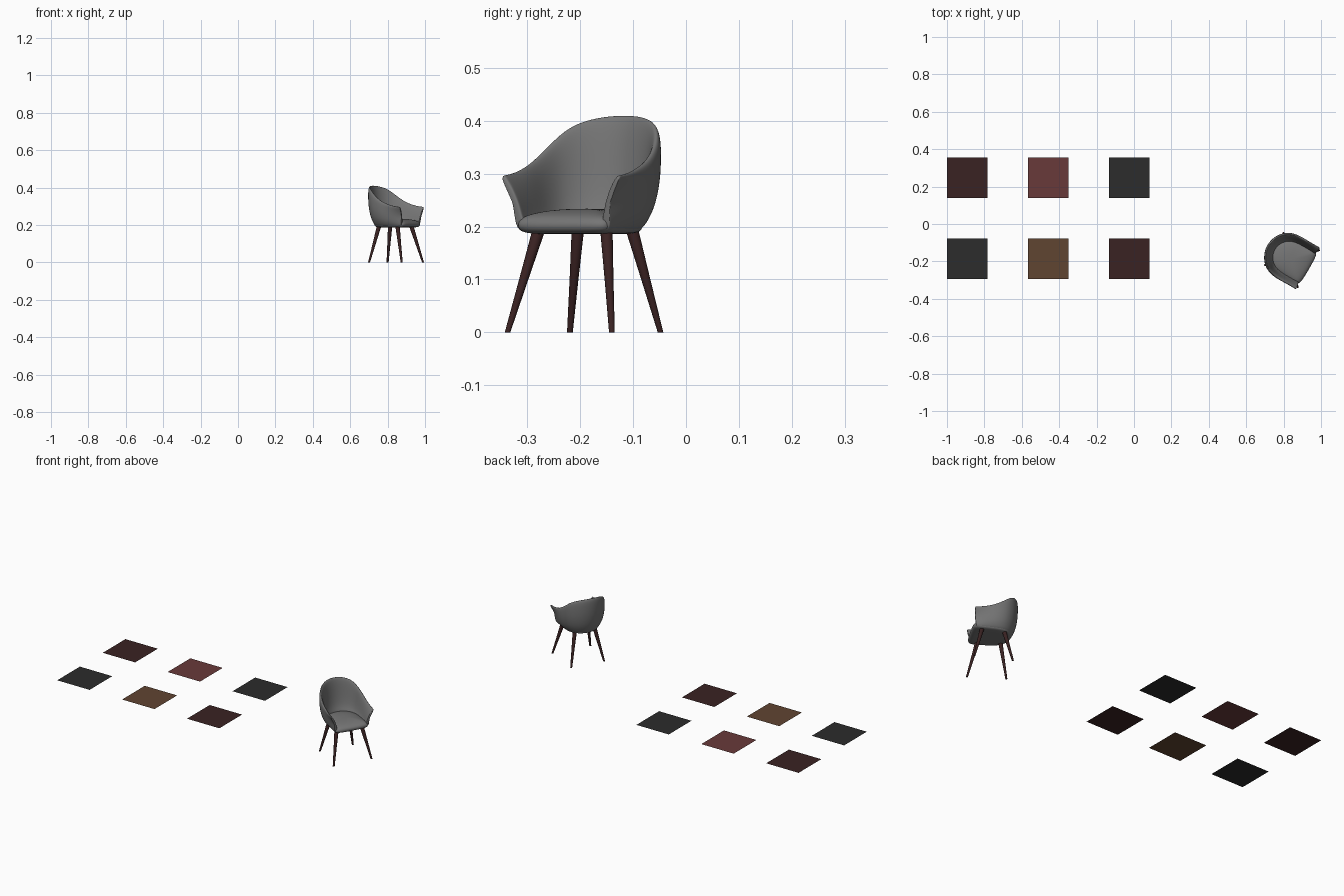
import bpy, bmesh, math
from mathutils import Vector, Matrix

if "Cube" in bpy.data.objects:
    bpy.data.objects.remove(bpy.data.objects["Cube"])


def material(name, r, g, b):
    m = bpy.data.materials.new(name)
    m.diffuse_color = (r, g, b, 1)
    m.use_nodes = True
    m.node_tree.nodes["Principled BSDF"].inputs["Base Color"].default_value = m.diffuse_color
    return m


grey = material("grey_fabric", 0.18, 0.18, 0.18)
mahogany = material("dark_mahogany", 0.042, 0.016, 0.016)
rosewood = material("rosewood", 0.14, 0.042, 0.042)
walnut = material("walnut", 0.117, 0.058, 0.031)
charcoal = material("charcoal", 0.025, 0.025, 0.025)

# chair frame: local -y is the front of the chair
CHAIR = Matrix.Translation((0.842, -0.187, 0)) @ Matrix.Rotation(math.radians(60), 4, 'Z')


def make_object(name, bm, mat, matrix=Matrix(), subdivisions=0):
    bmesh.ops.recalc_face_normals(bm, faces=bm.faces)
    me = bpy.data.meshes.new(name)
    bm.to_mesh(me)
    bm.free()
    me.materials.append(mat)
    ob = bpy.data.objects.new(name, me)
    bpy.context.collection.objects.link(ob)
    ob.matrix_world = matrix
    if subdivisions:
        me.shade_smooth()
        mod = ob.modifiers.new("smooth", 'SUBSURF')
        mod.levels = mod.render_levels = subdivisions
    return ob


def loft(rings):
    """Join closed rings of points into a capped tube."""
    bm = bmesh.new()
    loops = [[bm.verts.new(p) for p in ring] for ring in rings]
    n = len(loops[0])
    for a, b in zip(loops, loops[1:]):
        for i in range(n):
            j = (i + 1) % n
            bm.faces.new((a[i], a[j], b[j], b[i]))
    bm.faces.new(loops[0])
    bm.faces.new(loops[-1])
    return bm


# tub shell: wall section (height fraction, back width, arm width) swept round a U
SECTION = [(0.0, .62, .66), (.06, .75, .76), (.15, .83, .79), (.28, .92, .80),
           (.5, .99, .81), (.7, 1.01, .87), (.87, 1.01, .95), (.97, .99, 1.0),
           (1.01, .94, .97), (.97, .89, .92), (.8, .84, .82), (.5, .79, .71),
           (.25, .72, .67), (.14, .62, .63)]
# stations on one side: (forward position or None, arc angle, rim height, arm blend)
STATIONS = [(.104, 0, .296, 1), (.098, 0, .297, .95), (.06, 0, .301, .6),
            (.02, 0, .312, .3), (-.02, 0, .328, .1), (None, 20, .357, 0),
            (None, 35, .383, 0), (None, 50, .399, 0), (None, 70, .409, 0)]
R, BOTTOM, CENTRE = .13, .187, -.02


def wall_ring(station, side):
    forward, angle, rim, blend = station
    a = math.radians(angle)
    ring = []
    for v, k_back, k_arm in SECTION:
        k = R * (k_back + (k_arm - k_back) * blend)
        f = CENTRE - k * math.sin(a)
        if forward is not None:
            f = forward - .012 * blend * (1 - v)
        ring.append((side * k * math.cos(a), -f, BOTTOM + v * (rim - BOTTOM)))
    return ring


rings = [wall_ring(s, 1) for s in STATIONS]
rings.append(wall_ring((None, 90, .411, 0), 1))
rings += [wall_ring(s, -1) for s in reversed(STATIONS)]
make_object("tub_shell", loft(rings), grey, CHAIR, 2)

# seat cushion: domed stack of one outline (side, forward)
half = [(.05, .108), (.09, .104), (.102, .09), (.10, .04), (.098, -.02)]
half += [(.098 * math.cos(math.radians(d)), -.02 - .098 * math.sin(math.radians(d)))
         for d in (25, 50, 75)]
outline = half + [(-x, f) for x, f in reversed(half)]
LEVELS = [(.25, .186), (.6, .186), (.88, .187), (.98, .193), (1.01, .203),
          (.98, .213), (.86, .223), (.55, .231), (.2, .234)]
make_object("seat_cushion",
            loft([[(x * k, -f * k, z) for x, f in outline] for k, z in LEVELS]),
            grey, CHAIR, 2)


# splayed tapered legs
def leg(name, top, foot):
    axis = (Vector(top) - Vector(foot)).normalized()
    side = axis.cross(Vector((0, 1, 0))).normalized()
    up = axis.cross(side)
    ring_list = []
    for t, r in ((0, .0055), (.5, .0085), (.95, .0118), (1, .009)):
        c = Vector(foot).lerp(Vector(top), t)
        ring = []
        for i in range(16):
            a = math.tau * i / 16
            p = c + r * (side * math.cos(a) + up * math.sin(a))
            if t == 0:
                p.z = 0
            ring.append(p)
        ring_list.append(ring)
    ob = make_object(name, loft(ring_list), mahogany, CHAIR)
    bpy.context.view_layer.objects.active = ob
    ob.select_set(True)
    bpy.ops.object.shade_smooth_by_angle(angle=math.radians(40))
    ob.select_set(False)


for label, s in (("left", -1), ("right", 1)):
    leg("front_leg_" + label, (s * .072, -.053, .203), (s * .114, -.104, 0))
    leg("back_leg_" + label, (s * .057, .065, .205), (s * .099, .106, 0))

# flat colour swatches lying on the ground
ROWS = [(.2475, (mahogany, rosewood, charcoal)), (-.1865, (charcoal, walnut, mahogany))]
for row, (y, mats) in enumerate(ROWS):
    for col, mat in enumerate(mats):
        bm = bmesh.new()
        bmesh.ops.create_grid(bm, x_segments=1, y_segments=1, size=.108)
        make_object(f"swatch_{row + 1}_{col + 1}", bm, mat,
                    Matrix.Translation((-.892 + .433 * col, y, 0)))
